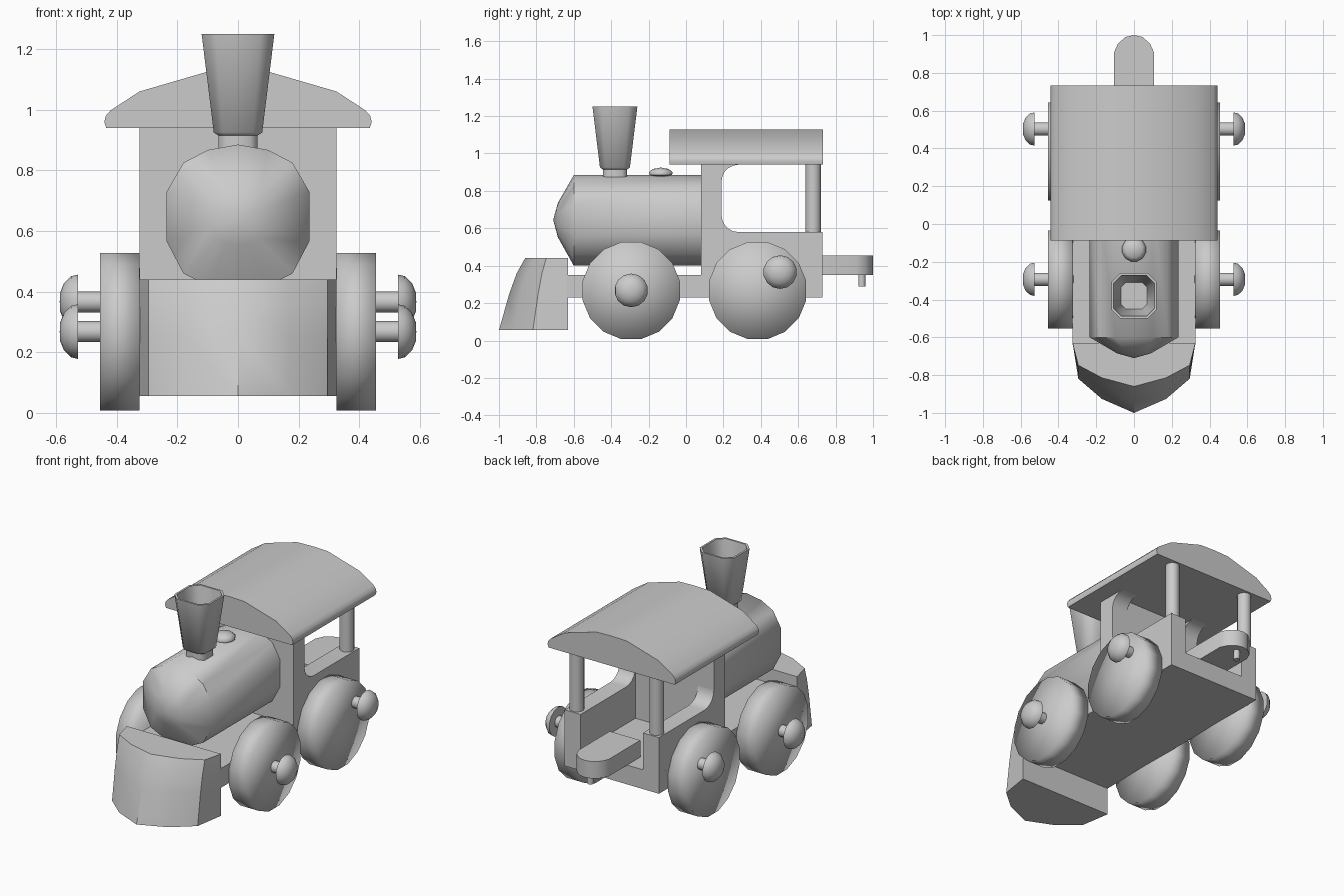
import bpy, bmesh
from math import sin, cos, pi, radians

if "Cube" in bpy.data.objects:
    bpy.data.objects.remove(bpy.data.objects["Cube"])


def loft(name, rings, angle=40, closed=False):
    """Skin equal-sized rings of points; single-point rings become fan tips."""
    bm = bmesh.new()
    rows = [[bm.verts.new(p) for p in r] for r in rings]
    pairs = list(zip(rows, rows[1:])) + ([(rows[-1], rows[0])] if closed else [])
    for a, b in pairs:
        n = max(len(a), len(b))
        for i in range(n):
            j = (i + 1) % n
            if len(a) == 1:
                bm.faces.new((a[0], b[i], b[j]))
            elif len(b) == 1:
                bm.faces.new((a[i], a[j], b[0]))
            else:
                bm.faces.new((a[i], a[j], b[j], b[i]))
    if not closed:
        for r in (rows[0], rows[-1]):
            if len(r) > 2:
                bm.faces.new(r)
    bmesh.ops.recalc_face_normals(bm, faces=bm.faces)
    me = bpy.data.meshes.new(name)
    bm.to_mesh(me)
    bm.free()
    me.shade_smooth()
    if angle < 180:
        me.set_sharp_from_angle(angle=radians(angle))
    ob = bpy.data.objects.new(name, me)
    bpy.context.collection.objects.link(ob)
    return ob


def lathe(name, axis, centre, profile, n=16, angle=40):
    """Revolve (position, radius) pairs around a line parallel to x or z."""
    rings = []
    for t, r in profile:
        ring = []
        for i in range(n if r else 1):
            a = 2 * pi * (i + 0.5) / n
            u, v = centre[0] + r * cos(a), centre[1] + r * sin(a)
            ring.append((t, u, v) if axis == 'x' else (u, v, t))
        rings.append(ring)
    return loft(name, rings, angle)


def box(name, x0, x1, y0, y1, z0, z1):
    return loft(name, [[(x0, y0, z), (x1, y0, z), (x1, y1, z), (x0, y1, z)] for z in (z0, z1)])


def mirrored(half):
    """Complete a half outline that starts and ends on the centre line."""
    return half + [(-x, z) for x, z in half[-2:0:-1]]


# Chassis
box("chassis", -.325, .325, -.64, .73, .23, .35)

# Boiler with a blunt conical nose
outline = mirrored([(0, .24), (.1, .222), (.18, .18), (.235, .085),
                    (.235, -.08), (.18, -.185), (.1, -.225), (0, -.245)])
rings = [[(x * s, y, .645 + z * s) for x, z in outline]
         for y, s in ((.1, 1), (-.6, 1), (-.685, .38))]
loft("boiler", rings + [[(0, -.71, .645)]], 60)

# Hollow square chimney flaring upwards
def rounded_square(r, z, c=.62):
    pts = [(r, -c * r), (r, c * r), (c * r, r), (-c * r, r),
           (-r, c * r), (-r, -c * r), (-c * r, -r), (c * r, -r)]
    return [(x, y - .38, z) for x, y in pts]

loft("chimney", [rounded_square(r, z) for r, z in
                 ((.065, .84), (.065, .915), (.08, .925), (.12, 1.25), (.108, 1.25), (.07, .95))], 50)

# Small steam dome
lathe("steam_dome", 'z', (0, -.135), [(.85, .04), (.88, .045), (.885, .063), (.9, .065),
                                      (.917, .045), (.925, 0)], 12, 60)

# Curved plough at the front
rings = []
for z, front in ((.055, 1), (.25, .945), (.36, .905), (.44, .86)):
    d = front - .63
    half = [(.325, 0), (.295, .51), (.17, .8)]
    plan = half + [(0, 1)] + [(-x, k) for x, k in half[::-1]]
    rings.append([(x, -.63 - d * k, z) for x, k in plan])
loft("plough", rings, 40)

# Cab: front wall, and side walls with a rounded window edge
box("cab_front_wall", -.325, .325, .08, .19, .23, .95)
arc = [pi / 2 * i / 5 for i in range(6)]
side = [(.1, .23), (.73, .23), (.73, .58)]
side += [(.28 - .09 * sin(a), .67 - .09 * cos(a)) for a in arc]
side += [(.28 - .09 * cos(a), .85 + .09 * sin(a)) for a in arc]
side += [(.28, .95), (.1, .95)]
for s, label in ((-1, "left"), (1, "right")):
    loft("cab_side_" + label, [[(s * x, y, z) for y, z in side] for x in (.215, .3249)])
    lathe("roof_post_" + label, 'z', (s * .275, .68), [(.57, .042), (.96, .042)], 12)

# Arched roof
roof = mirrored([(0, 1.127), (.105, 1.124), (.325, 1.06), (.42, .998), (.436, .98),
                 (.441, .96), (.435, .94), (0, .94)])
loft("roof", [[(x, y, z) for x, z in roof] for y in (-.088, .733)], 50)

# Rear coupling tongue with its pin
tongue = [(-.105, .6), (.105, .6), (.105, .91), (.085, .955), (.045, .99), (0, 1),
          (-.045, .99), (-.085, .955), (-.105, .91)]
loft("coupling_tongue", [[(x, y, z) for x, y in tongue] for z in (.349, .455)])
lathe("coupling_pin", 'z', (0, .94), [(.29, .02), (.36, .02)], 8, 50)

# Wheels with mushroom-headed pegs
for s, side_name in ((-1, "left"), (1, "right")):
    for end, wy, py, pz in (("front", -.293, -.293, .268), ("rear", .383, .503, .366)):
        tag = end + "_" + side_name
        lathe("wheel_" + tag, 'x', (wy, .267),
              [(s * .32, 0), (s * .325, .265), (s * .455, .265), (s * .455, 0)], 16, 180)
        lathe("peg_" + tag, 'x', (py, pz),
              [(s * .4, .035), (s * .528, .035), (s * .528, .09), (s * .55, .085),
               (s * .574, .062), (s * .587, .03), (s * .588, 0)], 14, 60)
